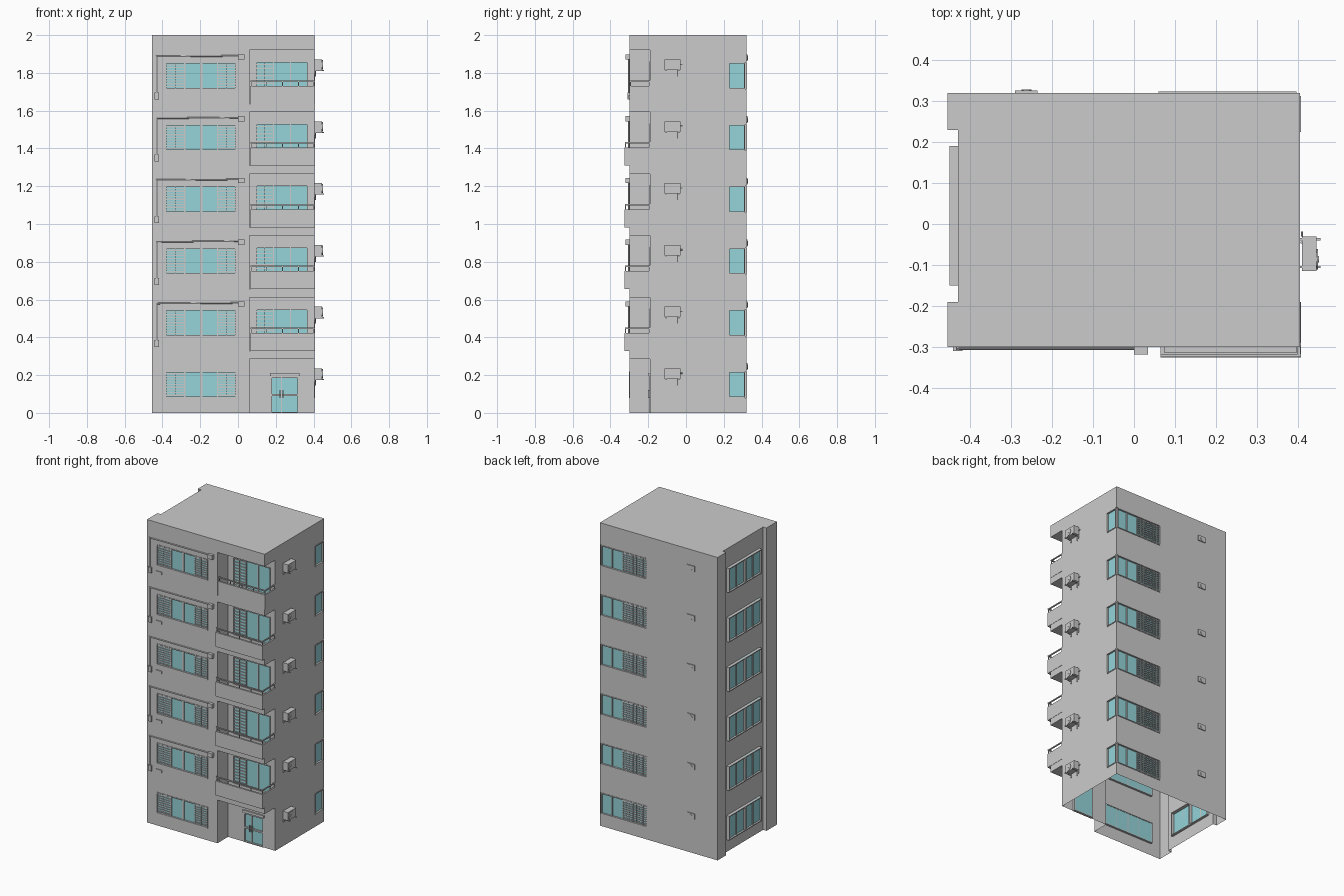
import bpy, bmesh
from mathutils import Vector

if "Cube" in bpy.data.objects:
    bpy.data.objects.remove(bpy.data.objects["Cube"])

parts = {}

def bm_of(name):
    return parts.setdefault(name, bmesh.new())

# Wall frames: map (u along wall, d outward, z) to world
def front(u, d, z): return Vector((u, -0.30 - d, z))
def recess(u, d, z): return Vector((u, -0.19 - d, z))
def recess_side(u, d, z): return Vector((0.06 + d, u, z))
def right(u, d, z): return Vector((0.405 + d, u, z))
def back(u, d, z): return Vector((u, 0.32 + d, z))
def left(u, d, z): return Vector((-0.455 - d, u, z))
def left_inset(u, d, z): return Vector((-0.43 - d, u, z))
def jamb_back(u, d, z): return Vector((u, 0.23 - d, z))
def jamb_front(u, d, z): return Vector((u, -0.19 + d, z))
def world(u, d, z): return Vector((u, d, z))

def box(name, f, u0, u1, d0, d1, z0, z1):
    a, b = f(u0, d0, z0), f(u1, d1, z1)
    bm = bm_of(name)
    vs = bmesh.ops.create_cube(bm, size=1)['verts']
    for v in vs:
        v.co = Vector([(a[i] + b[i]) / 2 + v.co[i] * abs(b[i] - a[i]) for i in range(3)])

def rod(name, p, q, r, seg=8):
    p, q = Vector(p), Vector(q)
    m = (q - p).to_track_quat('Z', 'Y').to_matrix().to_4x4()
    m.translation = (p + q) / 2
    bmesh.ops.create_cone(bm_of(name), cap_ends=True, segments=seg, radius1=r,
                          radius2=r, depth=(q - p).length, matrix=m)

# Wall sheet with rectangular openings
def wall(f, u0, u1, z0, z1, hole=None):
    bm = bm_of('walls')
    us, zs = {u0, u1}, {z0, z1}
    if hole:
        us |= set(hole[:2]); zs |= set(hole[2:])
    us, zs = sorted(us), sorted(zs)
    out = f(0, 1, 0) - f(0, 0, 0)
    for a, b in zip(us, us[1:]):
        for c, e in zip(zs, zs[1:]):
            if hole and hole[0] <= (a + b) / 2 <= hole[1] and hole[2] <= (c + e) / 2 <= hole[3]:
                continue
            face = bm.faces.new([bm.verts.new(f(*p)) for p in
                                 ((a, 0, c), (b, 0, c), (b, 0, e), (a, 0, e))])
            face.normal_update()
            if face.normal.dot(out) < 0:
                face.normal_flip()

# Window: border, glass, pane dividers, louvred security grilles
def window(f, u0, u1, z0, z1, dividers=(), grilles=(), off=0.0, lattice=False):
    t, lo, hi = 0.006, -0.014, 0.003 + off
    for z in (z0, z1 - t):
        box('window_frames', f, u0, u1, lo, hi, z, z + t)
    for u in (u0, u1 - t):
        box('window_frames', f, u, u + t, lo, hi, z0, z1)
    box('window_glass', f, u0, u1, off - 0.012, off - 0.009, z0, z1)
    for u in dividers:
        box('window_frames', f, u - 0.003, u + 0.003, off - 0.012, off - 0.003, z0, z1)
    for a, b in grilles:
        n = 9
        for i in range(n):
            z = z0 + t + (z1 - z0 - 2 * t) * (i + 0.5) / n
            box('window_grilles', f, a, b, -0.008, -0.003, z - 0.003, z + 0.003)
        m = 7 if lattice else 2
        for i in range(1, m):
            u = a + (b - a) * i / m
            box('window_grilles', f, u - 0.0015, u + 0.0015, -0.003, 0.0, z0, z1)

def balcony(z, reach):
    y = -0.30 - reach
    h = 0.095
    box('balcony_floors', world, 0.065, 0.407, y, -0.19, z, z + 0.008)
    box('balcony_parapets', world, 0.065, 0.407, y, y + 0.012, z, z + h)
    box('balcony_parapets', world, 0.397, 0.407, y + 0.012, -0.19, z, z + h)
    if reach:
        box('balcony_parapets', world, 0.065, 0.075, y + 0.012, -0.30, z, z + h)
    # handrail and posts
    r = z + 0.117
    box('balcony_rails', world, 0.065, 0.407, y + 0.002, y + 0.009, r, r + 0.007)
    box('balcony_rails', world, 0.399, 0.406, y + 0.009, -0.19, r, r + 0.007)
    for x in (0.07, 0.15, 0.235, 0.32, 0.402):
        box('balcony_rails', world, x - 0.002, x + 0.002, y + 0.003, y + 0.008, z + h, r)
    box('balcony_rails', world, 0.40, 0.405, -0.197, -0.19, z + h, r)

def air_conditioner(t):
    box('ac_bodies', right, -0.115, -0.03, 0.005, 0.041, t - 0.105, t - 0.05)
    rod('ac_fans', (0.445, -0.086, t - 0.078), (0.449, -0.086, t - 0.078), 0.025, 20)
    rod('ac_fans', (0.449, -0.086, t - 0.078), (0.451, -0.086, t - 0.078), 0.008, 12)
    for y in (-0.105, -0.037):
        box('ac_brackets', right, y - 0.003, y + 0.003, 0, 0.05, t - 0.111, t - 0.105)
        box('ac_brackets', right, y - 0.003, y + 0.003, 0, 0.005, t - 0.125, t - 0.05)
    rod('ac_pipes', (0.41, -0.03, t - 0.075), (0.41, -0.018, t - 0.075), 0.003)
    rod('ac_pipes', (0.409, -0.045, t - 0.14), (0.409, -0.045, t - 0.105), 0.003)

def facade_services(t):
    rod('facade_pipes', (-0.435, -0.304, t - 0.033), (0.0, -0.304, t - 0.03), 0.004)
    rod('facade_pipes', (-0.43, -0.304, t - 0.235), (-0.43, -0.304, t - 0.03), 0.004)
    box('meter_boxes', front, -0.442, -0.418, 0, 0.01, t - 0.262, t - 0.225)
    box('junction_boxes', front, 0.0, 0.034, 0, 0.019, t - 0.05, t - 0.022)
    box('front_vents', front, -0.385, -0.345, 0, 0.005, t - 0.255, t - 0.238)

# Storeys
PITCH, SLAB = 0.327, 0.043
for k in range(6):
    t = 0.285 + PITCH * k
    lo = t - PITCH if k else 0.0
    w0, w1 = t - 0.205, t - 0.065
    wall(front, -0.455, 0.06, lo, t, (-0.385, -0.01, w0, w1))
    window(front, -0.385, -0.01, w0, w1, (-0.282, -0.197, -0.191, -0.108),
           ((-0.38, -0.285), (-0.105, -0.015)))
    wall(right, -0.19, 0.32, lo, t, (0.225, 0.32, w0, w1))
    window(right, 0.225, 0.312, w0, w1)
    wall(back, -0.455, 0.405, lo, t, (0.06, 0.405, w0, w1))
    window(back, 0.06, 0.397, w0, w1, (0.24, 0.32), ((0.066, 0.237),), lattice=True)
    wall(left, -0.30, -0.19, lo, t)
    wall(left, 0.23, 0.32, lo, t)
    wall(left_inset, -0.19, 0.23, lo, t, (-0.15, 0.19, t - 0.205, t - 0.045))
    for a in (-0.15, 0.02):
        window(left_inset, a, a + 0.17, t - 0.205, t - 0.045, (a + 0.085,), off=0.017)
    for f in (jamb_back, jamb_front):
        wall(f, -0.455, -0.43, lo, t)
    # recessed corner, with a front door at street level and balconies above
    base = lo + SLAB if k else 0.0
    wall(recess_side, -0.30, -0.19, base, t)
    if k:
        wall(recess, 0.06, 0.405, base, t, (0.095, 0.37, t - 0.25, t - 0.06))
        window(recess, 0.095, 0.37, t - 0.25, t - 0.06, (0.188, 0.278), ((0.1, 0.185),))
        balcony(base, 0.0 if k == 5 else 0.026)
        facade_services(t)
    else:
        wall(recess, 0.06, 0.405, 0, t, (0.175, 0.32, 0, 0.21))
        window(recess, 0.175, 0.32, 0, 0.21, (0.23,))
        for z in (0.09, 0.185):
            box('door_rails', recess, 0.175, 0.32, -0.012, 0.001, z, z + 0.01)
        for u in (0.222, 0.238):
            box('door_handles', recess, u - 0.003, u + 0.003, 0, 0.01, 0.08, 0.12)
        box('door_canopy', recess, 0.17, 0.325, 0, 0.008, 0.195, 0.212)
    box('corner_slabs', world, 0.06, 0.405, -0.30, -0.19, t, 2.0 if k == 5 else t + SLAB)
    air_conditioner(t)
    box('back_vents', back, -0.29, -0.235, 0, 0.006, t - 0.058, t - 0.022)
    rod('back_vents', (-0.262, 0.32, t - 0.04), (-0.262, 0.328, t - 0.04), 0.012, 12)

# Roof edge band and flat roof
z0 = 0.285 + PITCH * 5
wall(front, -0.455, 0.06, z0, 2)
wall(right, -0.19, 0.32, z0, 2)
wall(back, -0.455, 0.405, z0, 2)
wall(left, -0.30, -0.19, z0, 2)
wall(left, 0.23, 0.32, z0, 2)
wall(left_inset, -0.19, 0.23, z0, 2)
for f in (jamb_back, jamb_front):
    wall(f, -0.455, -0.43, z0, 2)
bm = bm_of('roof')
bm.faces.new([bm.verts.new((x, y, 2)) for x, y in (
    (-0.455, -0.30), (0.06, -0.30), (0.06, -0.19), (0.405, -0.19), (0.405, 0.32),
    (-0.455, 0.32), (-0.455, 0.23), (-0.43, 0.23), (-0.43, -0.19), (-0.455, -0.19))])

# Turn each part into an object
glass = bpy.data.materials.new('teal_glass')
glass.diffuse_color = (0.30, 0.66, 0.70, 1)
glass.use_nodes = True
glass.node_tree.nodes["Principled BSDF"].inputs["Base Color"].default_value = glass.diffuse_color
for name, bm in parts.items():
    if name in ('walls', 'roof'):
        bmesh.ops.remove_doubles(bm, verts=bm.verts, dist=1e-5)
    me = bpy.data.meshes.new(name)
    bm.to_mesh(me)
    bm.free()
    ob = bpy.data.objects.new(name, me)
    bpy.context.collection.objects.link(ob)
    if name == 'window_glass':
        me.materials.append(glass)
